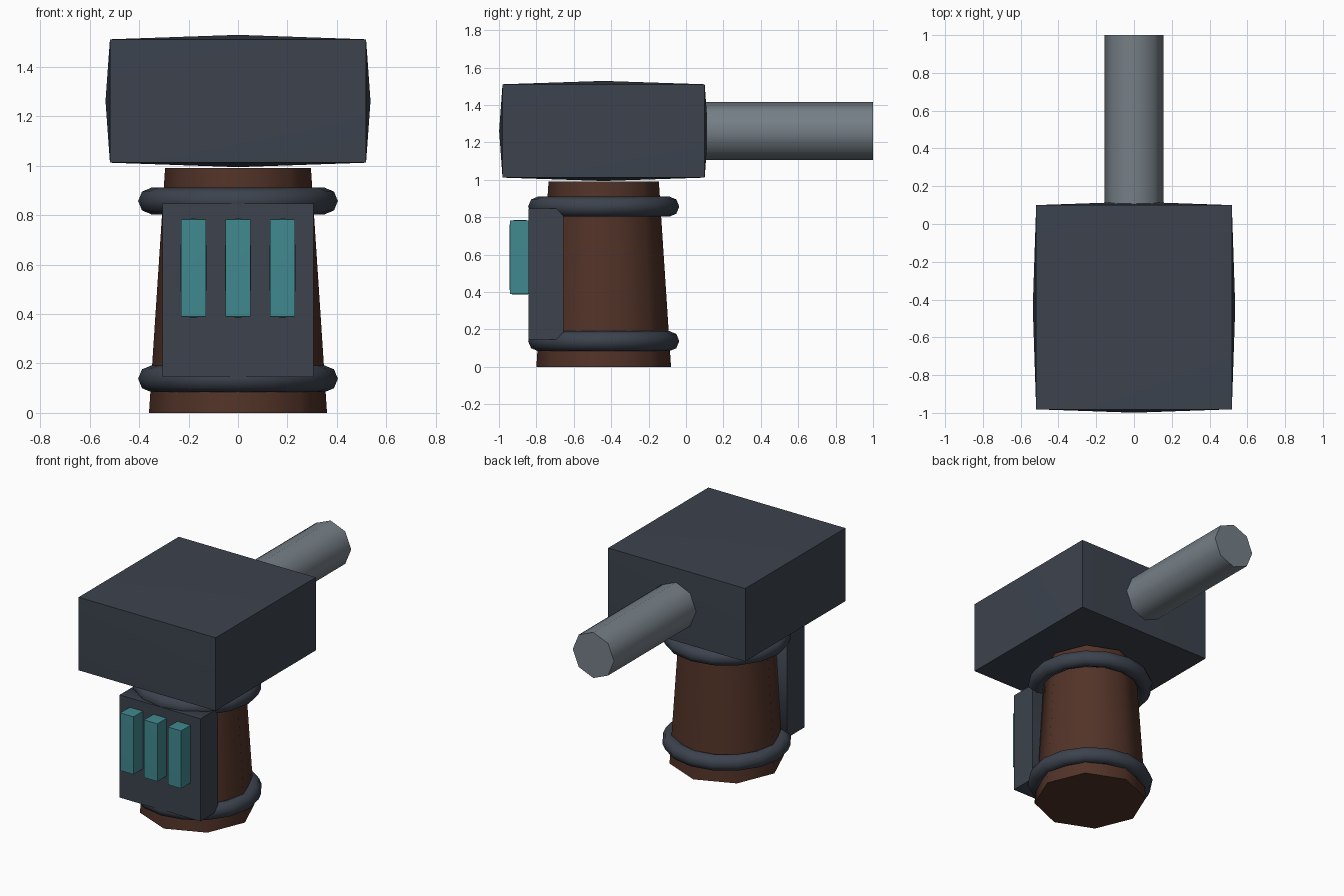
import bpy, bmesh, math
from mathutils import Matrix, Vector

if "Cube" in bpy.data.objects:
    bpy.data.objects.remove(bpy.data.objects["Cube"])

CY = -0.44  # y of the grip axis


def material(name, rgb):
    m = bpy.data.materials.new(name)
    m.diffuse_color = (*rgb, 1)
    m.use_nodes = True
    m.node_tree.nodes["Principled BSDF"].inputs["Base Color"].default_value = m.diffuse_color
    return m


SLATE = material("dark slate", (0.045, 0.055, 0.075))
BROWN = material("brown", (0.084, 0.033, 0.021))
TEAL = material("teal", (0.052, 0.250, 0.278))
STEEL = material("steel grey", (0.180, 0.213, 0.242))


def finish(obj, name, mat):
    obj.name = obj.data.name = name
    obj.data.materials.clear()
    obj.data.materials.append(mat)
    bpy.ops.object.select_all(action='DESELECT')
    obj.select_set(True)
    bpy.context.view_layer.objects.active = obj
    bpy.ops.object.shade_smooth_by_angle(angle=math.radians(50))
    return obj


def box(name, lo, hi, mat, bulge=0, back_chamfer=0):
    """Box between two corners, with optional pointed bulge on every face."""
    lo, hi = Vector(lo), Vector(hi)
    bm = bmesh.new()
    bmesh.ops.create_cube(bm, size=1)
    for v in bm.verts:
        v.co = Vector(((lo[i] + hi[i]) / 2 + v.co[i] * (hi[i] - lo[i]) for i in range(3)))
    if back_chamfer:
        edges = [e for e in bm.edges
                 if all(abs(v.co.y - hi.y) < 1e-5 for v in e.verts)
                 and abs(e.verts[0].co.z - e.verts[1].co.z) < 1e-5]
        bmesh.ops.bevel(bm, geom=edges, offset=back_chamfer, segments=1, affect='EDGES')
    if bulge:
        bmesh.ops.poke(bm, faces=bm.faces[:], offset=bulge)
    bmesh.ops.recalc_face_normals(bm, faces=bm.faces[:])
    mesh = bpy.data.meshes.new(name)
    bm.to_mesh(mesh)
    bm.free()
    obj = bpy.data.objects.new(name, mesh)
    bpy.context.collection.objects.link(obj)
    return finish(obj, name, mat)


# Tapered octagonal grip, corners on the axes
bpy.ops.mesh.primitive_cone_add(vertices=8, radius1=0.36, radius2=0.295, depth=0.99,
                                location=(0, CY, 0.495))
finish(bpy.context.object, "grip", BROWN)

# Rings round the grip
for name, z in (("lower_ring", 0.138), ("upper_ring", 0.857)):
    bpy.ops.mesh.primitive_torus_add(major_radius=0.35, minor_radius=0.054,
                                     major_segments=16, minor_segments=8,
                                     location=(0, CY, z))
    finish(bpy.context.object, name, SLATE)

# Head block
box("head", (-0.518, -0.981, 1.012), (0.518, 0.1, 1.511), SLATE, bulge=0.018)

# Octagonal barrel
bpy.ops.mesh.primitive_cylinder_add(vertices=8, radius=0.156, depth=1.0,
                                    location=(0, 0.5, 1.261),
                                    rotation=(math.radians(90), 0, 0))
finish(bpy.context.object, "barrel", STEEL)

# Front plate with its three keys
box("front_plate", (-0.306, -0.841, 0.146), (0.306, -0.655, 0.847), SLATE, back_chamfer=0.038)
for i, name in enumerate(("left_key", "middle_key", "right_key")):
    x = (i - 1) * 0.18
    box(name, (x - 0.05, -0.942, 0.389), (x + 0.05, -0.835, 0.783), TEAL, bulge=0.003)
